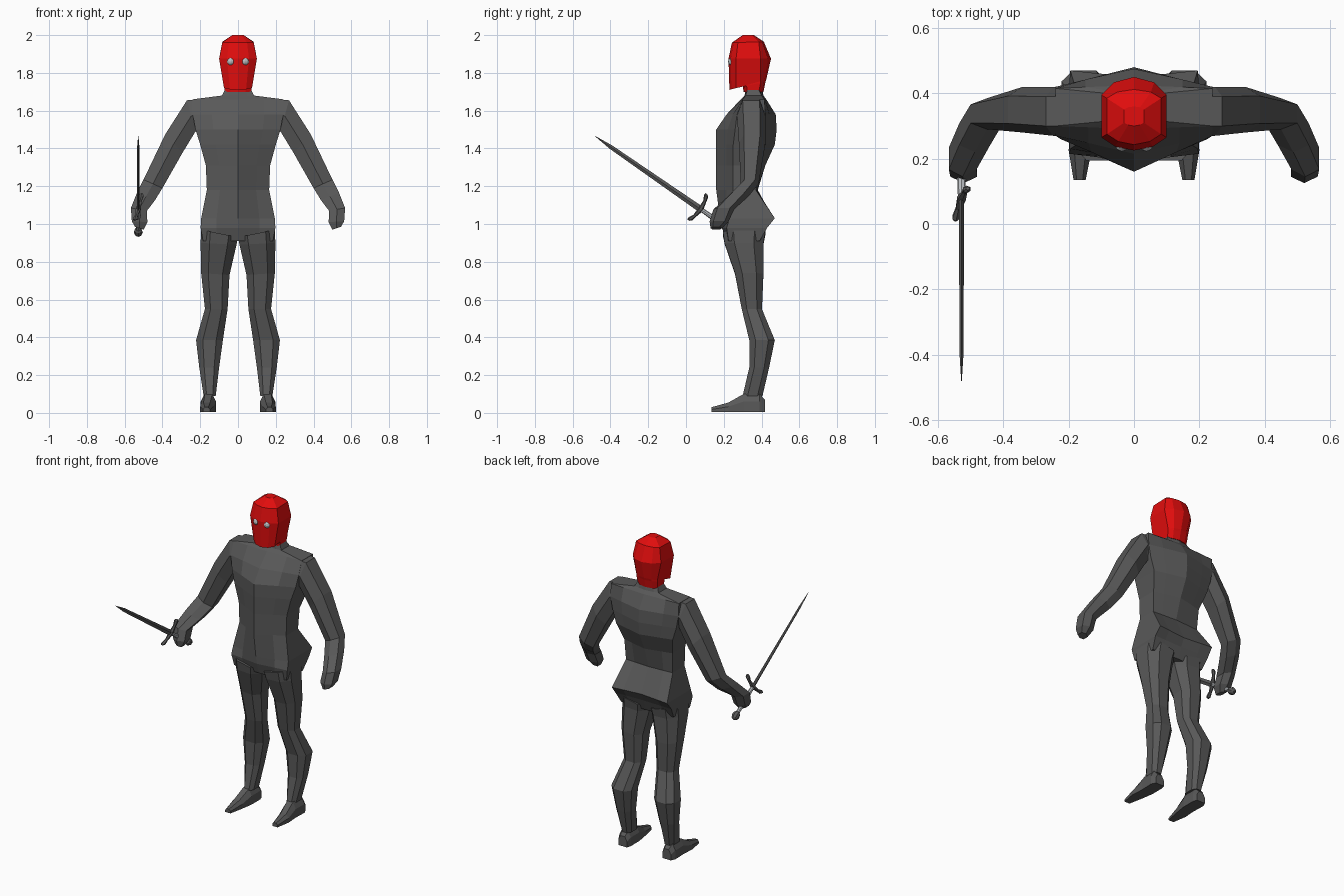
import bpy, bmesh, math
from mathutils import Vector

if "Cube" in bpy.data.objects:
    bpy.data.objects.remove(bpy.data.objects["Cube"])


def material(name, col):
    m = bpy.data.materials.new(name)
    m.diffuse_color = (*col, 1)
    m.use_nodes = True
    m.node_tree.nodes["Principled BSDF"].inputs["Base Color"].default_value = m.diffuse_color
    return m


GREY = material("charcoal suit", (0.1, 0.1, 0.1))
RED = material("red hood", (0.75, 0.004, 0.004))
STEEL = material("dark steel", (0.1, 0.1, 0.1))
PALE = material("pale grey", (0.5, 0.52, 0.54))


def finish(name, bm, mat):
    bmesh.ops.recalc_face_normals(bm, faces=bm.faces)
    me = bpy.data.meshes.new(name)
    bm.to_mesh(me)
    bm.free()
    me.materials.append(mat)
    ob = bpy.data.objects.new(name, me)
    bpy.context.collection.objects.link(ob)
    return ob


def loft(name, rings, mat):
    """Skin a list of equal-length point rings and cap both ends."""
    bm = bmesh.new()
    vs = [[bm.verts.new(p) for p in r] for r in rings]
    n = len(vs[0])
    for a, b in zip(vs, vs[1:]):
        for i in range(n):
            j = (i + 1) % n
            bm.faces.new((a[i], a[j], b[j], b[i]))
    bm.faces.new(vs[0])
    bm.faces.new(vs[-1])
    return finish(name, bm, mat)


def body_ring(zf, zb, w, yf, ysf, ysb, yb, m):
    """Symmetric ten-sided section; z slopes from front to back."""
    half = [(0, yf), (.58 * w, yf + (ysf - yf) * m), (w, ysf),
            (w, ysb), (.62 * w, yb + (ysb - yb) * m), (0, yb)]
    pts = half + [(-x, y) for x, y in half[4:0:-1]]
    return [(x, y, zf + (zb - zf) * (y - yf) / (yb - yf)) for x, y in pts]


HEX = [(1, .6), (0, 1), (-1, .6), (-1, -.6), (0, -1), (1, -.6)]
OCT = [(1, .5), (.5, 1), (-.5, 1), (-1, .5), (-1, -.5), (-.5, -1), (.5, -1), (1, -.5)]


def limb_ring(prof, outer, inner, y0, y1, s):
    """Section spanning outer to inner (x, z) and y0 to y1, on side s."""
    pts = []
    for a, b in prof:
        t = (a + 1) / 2
        x = inner[0] + (outer[0] - inner[0]) * t
        z = inner[1] + (outer[1] - inner[1]) * t
        pts.append((s * x, (y0 + y1) / 2 + b * (y1 - y0) / 2, z))
    return pts


# torso and neck: z, half width, front centre, front side, back side, back centre
torso = [(.91, .185, .215, .225, .39, .40), (.98, .198, .19, .215, .43, .425),
         (1.03, .195, .18, .23, .47, .45), (1.18, .165, .16, .25, .37, .38),
         (1.31, .17, .16, .25, .38, .42), (1.42, .20, .16, .25, .42, .47),
         (1.50, .225, .16, .26, .42, .48), (1.58, .24, .215, .27, .42, .475),
         (1.66, .24, .29, .30, .415, .425), (1.68, .085, .31, .315, .40, .41),
         (1.71, .07, .315, .325, .385, .405)]
loft("torso", [body_ring(z, z, *r, .6) for z, *r in torso], GREY)

# hooded head with jutting jaw
head = [(1.70, 1.70, .07, .305, .325, .385, .41), (1.735, 1.75, .074, .30, .32, .395, .42),
        (1.71, 1.765, .074, .23, .265, .395, .425), (1.875, 1.875, .1, .225, .265, .395, .45),
        (1.96, 1.965, .083, .243, .275, .385, .412), (2.0, 2.0, .03, .30, .31, .35, .36)]
loft("head", [body_ring(*r, .3) for r in head], RED)

# arms and legs: outer (x, z), inner (x, z), front y, back y
arm = [((.22, 1.66), (.2, 1.50), .27, .42), ((.27, 1.655), (.225, 1.49), .27, .42),
       ((.385, 1.475), (.295, 1.375), .28, .42), ((.50, 1.235), (.40, 1.19), .29, .385),
       ((.535, 1.165), (.44, 1.125), .22, .33), ((.567, 1.085), (.482, 1.07), .145, .255),
       ((.562, 1.015), (.48, 1.01), .125, .225), ((.545, .985), (.50, .97), .13, .19)]
leg = [((.195, .97), (0, .93), .195, .42), ((.198, .90), (.008, .89), .205, .41),
       ((.195, .74), (.045, .73), .26, .41), ((.175, .55), (.055, .55), .295, .402),
       ((.222, .385), (.08, .385), .335, .47), ((.205, .24), (.10, .24), .335, .44),
       ((.182, .09), (.118, .09), .30, .405)]
# foot sections from heel to toe: y, inner x, outer x, top z
foot = [(.418, .125, .185, .07), (.39, .117, .198, .10), (.305, .117, .195, .10),
        (.225, .13, .20, .055), (.135, .148, .185, .03)]
for s, side in ((-1, "right"), (1, "left")):
    loft(side + "_arm", [limb_ring(HEX, *r, s) for r in arm], GREY)
    loft(side + "_leg", [limb_ring(OCT, *r, s) for r in leg], GREY)
    loft(side + "_foot", [[(s * a, y, .005), (s * b, y, .005), (s * b, y, h * .6),
                           (s * (b * .75 + a * .25), y, h), (s * (a * .75 + b * .25), y, h),
                           (s * a, y, h * .6)] for y, a, b, h in foot], GREY)
    # eyes
    bm = bmesh.new()
    bmesh.ops.create_uvsphere(bm, u_segments=10, v_segments=6, radius=.021)
    bmesh.ops.translate(bm, verts=bm.verts, vec=(s * .038, .243, 1.86))
    finish(side + "_eye", bm, PALE)

# sword frame: origin at the guard, D toward the tip, P along the guard
O = Vector((-.528, .078, 1.078))
D = Vector((0, -.822, .569))
P = Vector((0, .569, .822))
X = Vector((1, 0, 0))


def sword_ring(d, w, t, n):
    return [O + D * d + P * w * math.cos(i * math.tau / n) + X * t * math.sin(i * math.tau / n)
            for i in range(n)]


loft("sword_blade", [sword_ring(d, w, t, 4) for d, w, t in
                     ((0, .017, .008), (.58, .011, .006), (.68, .001, .001))], STEEL)
loft("sword_grip", [sword_ring(d, r, r, 8) for d, r in
                    ((0, .011), (-.1, .014), (-.2, .011))], PALE)
loft("sword_pommel", [sword_ring(d, r, r, 8) for d, r in
                      ((-.185, .011), (-.195, .02), (-.215, .024), (-.23, .018), (-.238, .006))], STEEL)

# curved crossguard, slightly twisted, with flared ends
guard = []
for p, r in ((-.085, .006), (-.075, .013), (-.045, .009), (0, .015), (.045, .009), (.075, .013), (.085, .006)):
    c = O + (P + X * .22) * p + D * (3 * p * p)
    guard.append([c + D * r * math.cos(i * math.tau / 6) + X * r * math.sin(i * math.tau / 6)
                  for i in range(6)])
loft("sword_guard", guard, STEEL)
